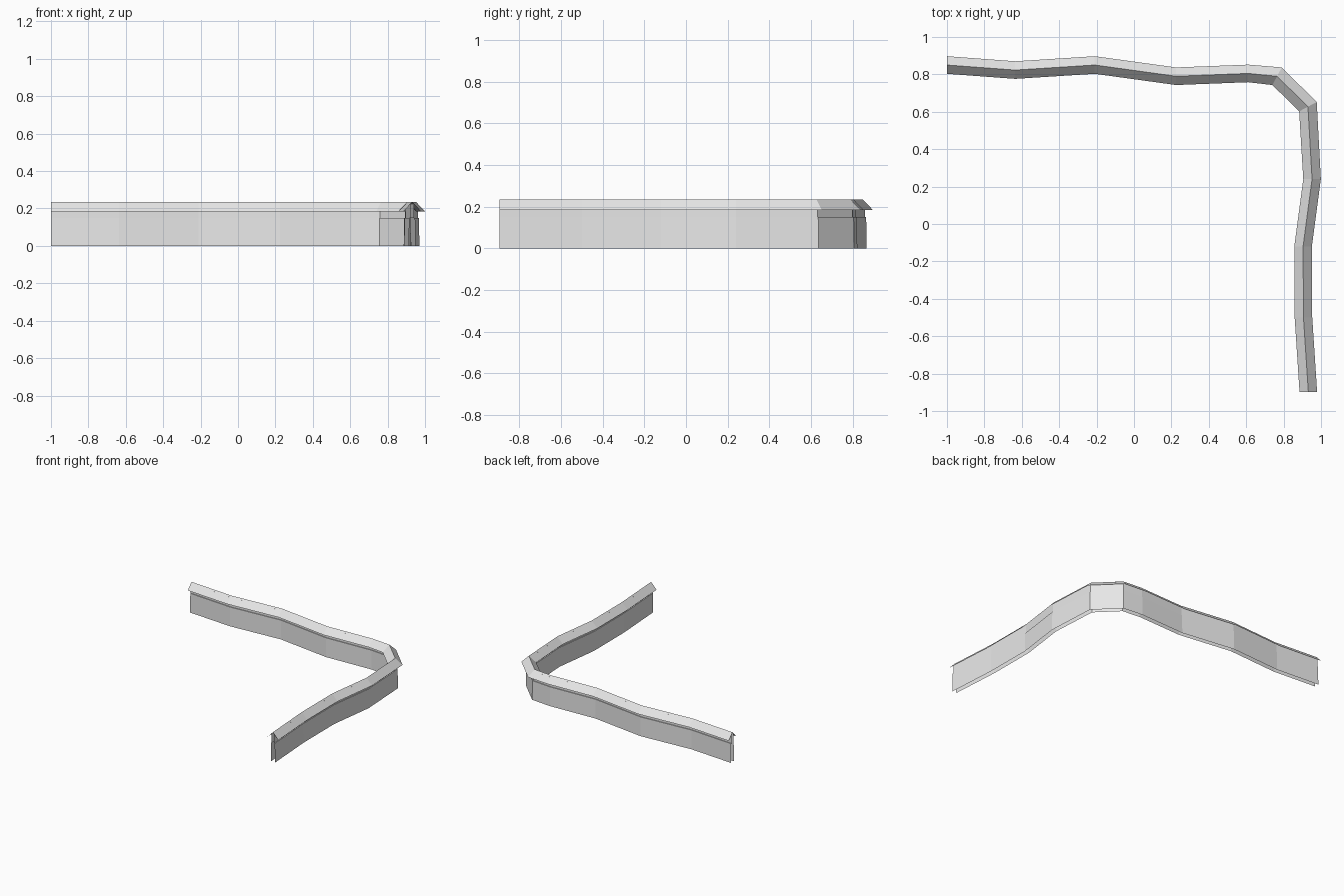
import bpy
from mathutils import Vector

cube = bpy.data.objects.get("Cube")
if cube:
    bpy.data.objects.remove(cube, do_unlink=True)

stone = bpy.data.materials.new("light grey")
stone.use_nodes = True
grey = (0.8, 0.8, 0.8, 1)
stone.diffuse_color = grey
stone.node_tree.nodes["Principled BSDF"].inputs["Base Color"].default_value = grey

# Ground path of the wall; each station carries its sideways direction
ACROSS_Y, ACROSS_X = (0, 1), (1, 0)
PATH = [
    ((-1, .85), ACROSS_Y), ((-.635, .823), ACROSS_Y), ((-.21, .85), ACROSS_Y),
    ((.225, .79), ACROSS_Y), ((.61, .805), ACROSS_Y),
    ((.765, .79), (.53, 1)), ((.93, .627), (1, .53)),
    ((.952, .24), ACROSS_X), ((.904, -.12), ACROSS_X),
    ((.906, -.5), ACROSS_X), ((.932, -.897), ACROSS_X),
]


def sweep(name, profile):
    """Sweep an open profile of (offset, height) points along the path."""
    verts, faces = [], []
    n = len(profile)
    for (x, y), side in PATH:
        for offset, z in profile:
            verts.append(Vector((x + side[0] * offset, y + side[1] * offset, z)))
    for i in range(len(PATH) - 1):
        for j in range(n - 1):
            a = i * n + j
            faces.append((a, a + 1, a + n + 1, a + n))
    mesh = bpy.data.meshes.new(name)
    mesh.from_pydata(verts, [], faces)
    mesh.materials.append(stone)
    obj = bpy.data.objects.new(name, mesh)
    bpy.context.collection.objects.link(obj)
    return obj


# Pitched coping over the wall
sweep("coping_roof", [(.047, .185), (0, .235), (-.047, .185)])

# Two wall faces: a battered base, a small ledge and a narrower neck
for name, s in (("outer_wall", 1), ("inner_wall", -1)):
    profile = [(.018 * s, 0), (.0155 * s, .15), (.01 * s, .15), (.01 * s, .2244)]
    sweep(name, profile if s > 0 else profile[::-1])
